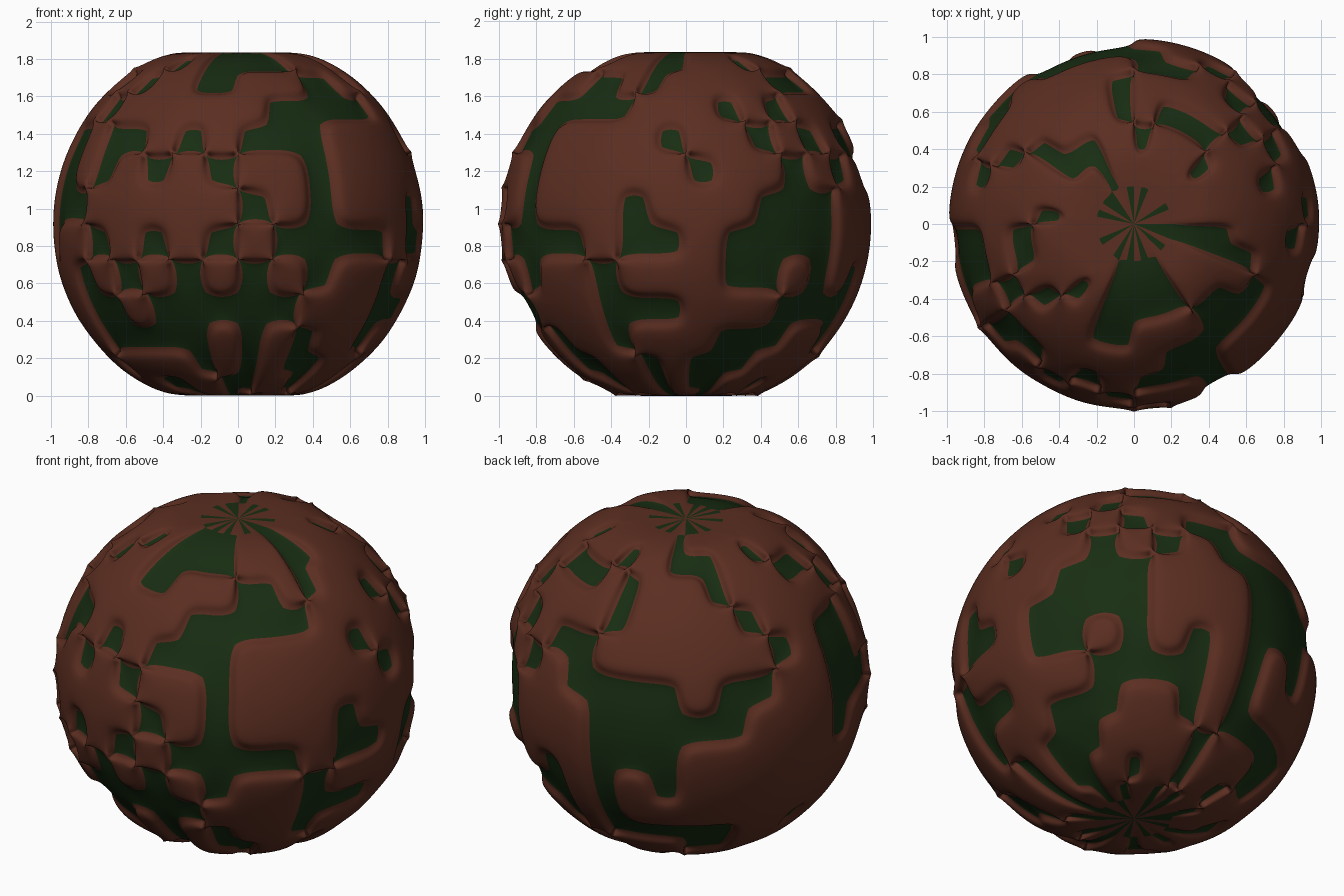
import bpy, bmesh
from math import pi, sin, cos

if "Cube" in bpy.data.objects:
    bpy.data.objects.remove(bpy.data.objects["Cube"])

SEG, RINGS = 32, 16
LOW, HIGH, HALF = 0.955, 1.004, 0.9175   # sunken radius, raised radius, flattened pole height

# Raised (#) and sunken (.) cells: rows run top to bottom, columns start at the
# front centre line and go round towards +x
CELLS = [
    "#.##.#..##.###.#.##..#.###.##.#.",
    "...###..##########.###########..",
    "...###..###.###.##...##.####.#..",
    "###..#.#####...#.###.###..#.##..",
    "#.....###.#.####.####.####.#####",
    "...####.##.#.#..######.#..#..#.#",
    "##.#####.##.#.#....#..##..#.#.#.",
    ".#.###.###...###.....###...#####",
    "#....#..#....###...#####.##.#.#.",
    ".#.##.###..#.#.#.#.#######.#.#.#",
    "..###...###....#.#########..#...",
    ".#.##.###...##.#.....##.##.....#",
    ".#..##.#...####.###..####.####.#",
    ".##.##.#..##.##.##.###..###..##.",
    "#.##.#.##.#.##.#.##.###.#.##.##.",
    "#.##.#..##.###.#.##..#.###.##.#.",
]


def raised(i, j):
    return CELLS[i][j % SEG] == "#"


bm = bmesh.new()
cache = {}


def vert(i, j, high):
    """Grid corner on the sunken or the raised sphere; both meet at the flat poles."""
    j %= SEG
    if i in (0, RINGS):
        j = 0
    if i <= 1 or i >= RINGS - 1:
        high = True
    key = (i, j, high)
    if key not in cache:
        r = HIGH if high else LOW
        a, t = pi * i / RINGS, 2 * pi * j / SEG
        z = max(-HALF, min(HALF, r * cos(a)))
        cache[key] = bm.verts.new((r * sin(a) * sin(t), -r * sin(a) * cos(t), z + HALF))
    return cache[key]


def add_face(corners, mat):
    unique = list(dict.fromkeys(corners))
    if len(unique) > 2:
        face = bm.faces.new(unique)
        face.material_index = mat
        face.smooth = True


# Cell faces, plus walls wherever a raised cell borders a sunken one
for i in range(RINGS):
    for j in range(SEG):
        up = raised(i, j)
        loop = [(i, j), (i + 1, j), (i + 1, j + 1), (i, j + 1)]
        add_face([vert(a, b, up) for a, b in loop], 1 if up else 0)
        if not up:
            continue
        neighbours = [(i, j - 1), (i + 1, j), (i, j + 1), (i - 1, j)]
        for k, (ni, nj) in enumerate(neighbours):
            if 0 <= ni < RINGS and not raised(ni, nj):
                p, q = loop[k], loop[(k + 1) % 4]
                add_face([vert(*q, True), vert(*p, True),
                          vert(*p, False), vert(*q, False)], 1)

mesh = bpy.data.meshes.new("patterned_ball")
bm.to_mesh(mesh)
bm.free()
ball = bpy.data.objects.new("patterned_ball", mesh)
bpy.context.collection.objects.link(ball)

# Sunken green ground and raised brown plates
for name, colour in (("green_ground", (0.009, 0.026, 0.006, 1)),
                     ("brown_plates", (0.105, 0.027, 0.015, 1))):
    mat = bpy.data.materials.new(name)
    mat.diffuse_color = colour
    mat.use_nodes = True
    mat.node_tree.nodes["Principled BSDF"].inputs["Base Color"].default_value = mat.diffuse_color
    mesh.materials.append(mat)

# Rounds the plates and pinches them where they touch corner to corner
sub = ball.modifiers.new("rounding", 'SUBSURF')
sub.levels = sub.render_levels = 3
